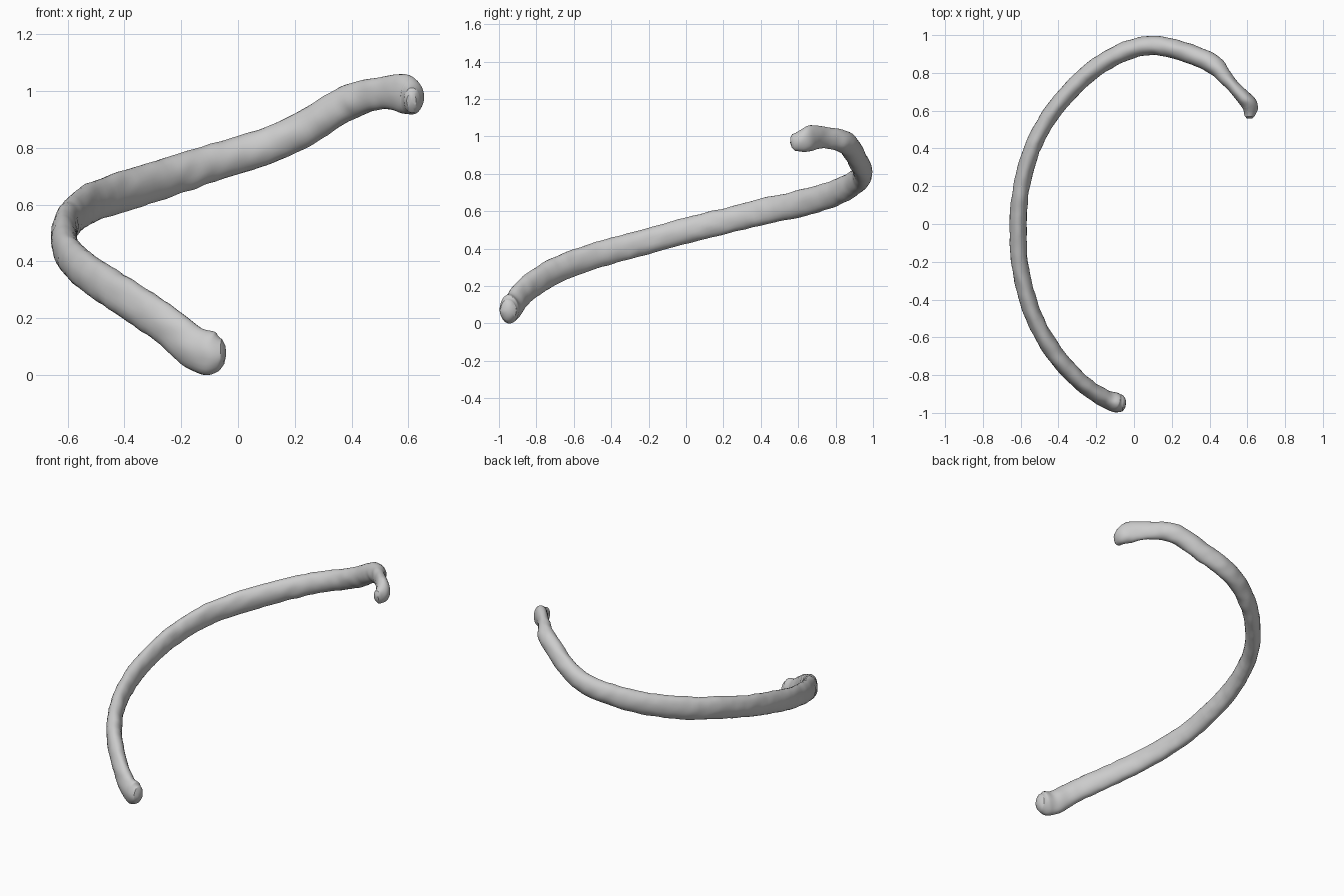
import bpy
import bmesh
from math import cos, sin, pi
from mathutils import Vector, noise

default_cube = bpy.data.objects.get("Cube")
if default_cube:
    bpy.data.objects.remove(default_cube, do_unlink=True)

# Stations along the bone: centre x, y, z, half thickness, half height
STATIONS = [
    (-0.06, -0.95, 0.07, 0.042, 0.055),
    (-0.10, -0.945, 0.075, 0.05, 0.078),
    (-0.16, -0.92, 0.10, 0.046, 0.074),
    (-0.26, -0.855, 0.18, 0.045, 0.07),
    (-0.41, -0.70, 0.28, 0.046, 0.07),
    (-0.53, -0.49, 0.36, 0.045, 0.069),
    (-0.60, -0.24, 0.43, 0.045, 0.068),
    (-0.613, 0, 0.495, 0.045, 0.068),
    (-0.595, 0.20, 0.545, 0.044, 0.068),
    (-0.53, 0.42, 0.60, 0.044, 0.07),
    (-0.42, 0.61, 0.64, 0.045, 0.072),
    (-0.25, 0.79, 0.695, 0.048, 0.07),
    (-0.08, 0.90, 0.75, 0.05, 0.066),
    (0.08, 0.945, 0.80, 0.05, 0.064),
    (0.22, 0.925, 0.86, 0.05, 0.062),
    (0.36, 0.875, 0.945, 0.05, 0.062),
    (0.43, 0.835, 0.975, 0.05, 0.06),
    (0.51, 0.745, 0.995, 0.034, 0.057),
    (0.575, 0.675, 0.992, 0.038, 0.068),
    (0.612, 0.63, 0.978, 0.043, 0.062),
    (0.612, 0.575, 0.968, 0.03, 0.045),
]
SIDES = 24
STEPS = 9
UP = Vector((0, 0, 1))


def spline(a, b, c, d, t):
    """Smooth curve through b and c."""
    return 0.5 * (2 * b + (c - a) * t + (2 * a - 5 * b + 4 * c - d) * t * t
                  + (3 * b - a - 3 * c + d) * t ** 3)


def sample_path():
    pts = [STATIONS[0]] + STATIONS + [STATIONS[-1]]
    samples = []
    for quad in zip(pts, pts[1:], pts[2:], pts[3:]):
        for k in range(STEPS):
            samples.append([spline(*values, k / STEPS) for values in zip(*quad)])
    samples.append(list(STATIONS[-1]))
    return samples


def roughen(p):
    """Slight uneven bone surface."""
    return p + 0.004 * noise.noise_vector(p * 18)


def build_bone():
    bm = bmesh.new()
    path = sample_path()
    centres = [Vector(s[:3]) for s in path]
    last = len(path) - 1
    rings = []
    for i, (sample, centre) in enumerate(zip(path, centres)):
        tangent = (centres[min(i + 1, last)] - centres[max(i - 1, 0)]).normalized()
        side = tangent.cross(UP).normalized()
        rise = side.cross(tangent)
        ring = []
        for j in range(SIDES):
            a = 2 * pi * j / SIDES
            p = centre + side * sample[3] * cos(a) + rise * sample[4] * sin(a)
            ring.append(bm.verts.new(roughen(p)))
        rings.append(ring)
    for r, s in zip(rings, rings[1:]):
        for j in range(SIDES):
            k = (j + 1) % SIDES
            bm.faces.new((r[j], r[k], s[k], s[j]))

    # Blunt domed ends
    for ring, centre, inner in ((rings[0], centres[0], centres[2]),
                                (rings[-1], centres[-1], centres[-3])):
        tip = bm.verts.new(centre + (centre - inner).normalized() * 0.018)
        middle = [bm.verts.new(v.co.lerp(tip.co, 0.4) + (tip.co - centre) * 0.35)
                  for v in ring]
        for j in range(SIDES):
            k = (j + 1) % SIDES
            bm.faces.new((ring[j], ring[k], middle[k], middle[j]))
            bm.faces.new((middle[j], middle[k], tip))

    bmesh.ops.recalc_face_normals(bm, faces=bm.faces[:])
    mesh = bpy.data.meshes.new("rib_bone")
    bm.to_mesh(mesh)
    bm.free()
    obj = bpy.data.objects.new("rib_bone", mesh)
    bpy.context.collection.objects.link(obj)
    return obj


# Plain grey bone material
grey = bpy.data.materials.new("light_grey")
grey.use_nodes = True
grey.diffuse_color = (0.6, 0.6, 0.6, 1)
grey.node_tree.nodes["Principled BSDF"].inputs["Base Color"].default_value = (0.6, 0.6, 0.6, 1)

bone = build_bone()
bone.data.materials.append(grey)
bpy.ops.object.select_all(action="DESELECT")
bone.select_set(True)
bpy.context.view_layer.objects.active = bone
bpy.ops.object.shade_smooth_by_angle(angle=pi / 6)
